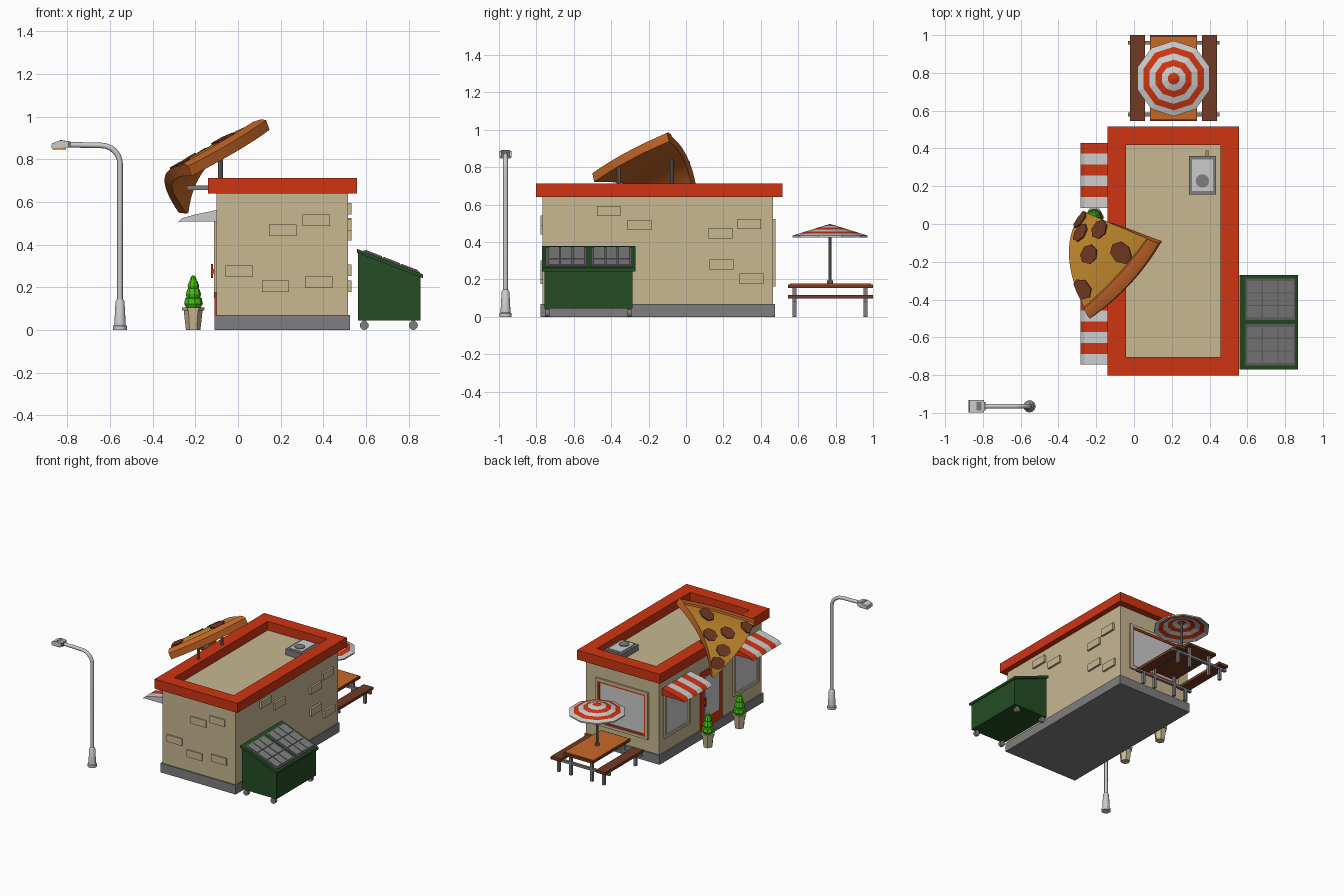
import bpy, bmesh, math
from mathutils import Vector

if "Cube" in bpy.data.objects:
    bpy.data.objects.remove(bpy.data.objects["Cube"])


def colour(name, r, g, b):
    m = bpy.data.materials.new(name)
    m.diffuse_color = (r, g, b, 1)
    m.use_nodes = True
    m.node_tree.nodes["Principled BSDF"].inputs["Base Color"].default_value = m.diffuse_color
    return m


RED = colour("red", .62, .035, .006)
BEIGE = colour("beige", .58, .48, .29)
GREY = colour("grey", .21, .21, .21)
DARK = colour("dark grey", .13, .13, .13)
LIGHT = colour("light grey", .6, .6, .6)
GREEN = colour("dark green", .017, .075, .018)
LEAF = colour("leaf green", .06, .5, .005)
BROWN = colour("brown", .17, .042, .017)
ORANGE = colour("orange", .58, .14, .022)
CHEESE = colour("cheese", .56, .26, .026)


def build(name, verts, faces, mats, idx=None, smooth=False):
    me = bpy.data.meshes.new(name)
    me.from_pydata([tuple(v) for v in verts], [], faces)
    for m in mats:
        me.materials.append(m)
    if idx:
        me.polygons.foreach_set("material_index", idx)
    bm = bmesh.new()
    bm.from_mesh(me)
    bmesh.ops.recalc_face_normals(bm, faces=bm.faces)
    bm.to_mesh(me)
    bm.free()
    ob = bpy.data.objects.new(name, me)
    bpy.context.collection.objects.link(ob)
    if smooth:
        bpy.ops.object.select_all(action='DESELECT')
        ob.select_set(True)
        bpy.context.view_layer.objects.active = ob
        bpy.ops.object.shade_smooth_by_angle(angle=math.radians(35))
    return ob


BOX = [(0, 1, 3, 2), (4, 6, 7, 5), (0, 4, 5, 1), (2, 3, 7, 6), (0, 2, 6, 4), (1, 5, 7, 3)]


def boxes(name, mat, *bs):
    """Each box: x0, x1, y0, y1, z0, z1."""
    v, f = [], []
    for b in bs:
        n = len(v)
        v += [(x, y, z) for x in b[:2] for y in b[2:4] for z in b[4:]]
        f += [tuple(n + i for i in q) for q in BOX]
    return build(name, v, f, [mat])


def prism(name, mat, prof, y0, y1):
    """Extrude an xz profile along y."""
    n = len(prof)
    v = [(x, y, z) for y in (y0, y1) for x, z in prof]
    f = [tuple(range(n)), tuple(range(n, 2 * n))]
    f += [(i, (i + 1) % n, n + (i + 1) % n, n + i) for i in range(n)]
    return build(name, v, f, [mat])


def ring(name, mat, axis, d0, d1, o, w):
    """Rectangular frame of border w, extruded along an axis; o = a0, a1, b0, b1."""
    a0, a1, b0, b1 = o
    v = []
    for d in (d0, d1):
        for k in (0, w):
            for a, b in ((a0 + k, b0 + k), (a1 - k, b0 + k), (a1 - k, b1 - k), (a0 + k, b1 - k)):
                v.append({'x': (d, a, b), 'y': (a, d, b), 'z': (a, b, d)}[axis])
    f = []
    for i in range(4):
        j = (i + 1) % 4
        f += [(i, j, 4 + j, 4 + i), (8 + i, 8 + j, 12 + j, 12 + i),
              (i, j, 8 + j, 8 + i), (4 + i, 4 + j, 12 + j, 12 + i)]
    return build(name, v, f, [mat])


def revolve(name, mats, prof, n, loc, idx=None, along_y=False, smooth=False, phase=0.0):
    """Spin an (r, z) profile; idx gives one material per band."""
    v, f, mi = [], [], []
    for r, z in prof:
        for k in range(n):
            a = 2 * math.pi * (k + phase) / n
            p = (r * math.cos(a), r * math.sin(a), z)
            if along_y:
                p = (p[0], p[2], p[1])
            v.append(Vector(p) + Vector(loc))
    for b in range(len(prof) - 1):
        for k in range(n):
            m = (k + 1) % n
            f.append((b * n + k, b * n + m, b * n + n + m, b * n + n + k))
            mi.append(idx[b] if idx else 0)
    f += [tuple(range(n)), tuple(range(len(v) - n, len(v)))]
    mi += [mi[0], mi[-1]]
    return build(name, v, f, mats, mi, smooth)


def post(name, mat, x, y, z0, z1, r, n=10):
    return revolve(name, [mat], [(r, z0), (r, z1)], n, (x, y, 0), smooth=True)


# Building shell
boxes("foundation", GREY, (-.11, .525, -.777, .475, 0, .07))
boxes("walls", BEIGE, (-.1, .516, -.768, .465, .07, .645))
ring("roof_parapet", RED, 'z', .64, .712, (-.14, .557, -.803, .515), .098)

# Raised bricks on the front and right walls
boxes("front_bricks", BEIGE, *[(x, x + .128, -.777, -.76, z, z + .054) for x, z in
      ((.145, .44), (.302, .488), (-.058, .248), (.112, .177), (.315, .197))])
boxes("right_bricks", BEIGE, *[(.51, .531, y, y + .128, z, z + .054) for y, z in
      ((-.477, .54), (-.312, .465), (.12, .42), (.272, .47), (.125, .252), (.287, .177))])

# Windows, with awnings over the two on the left wall
for side, y0 in (("back", .1), ("front", -.73)):
    boxes(side + "_shop_glass", LIGHT, (-.103, -.09, y0 + .01, y0 + .305, .185, .5))
    ring(side + "_shop_frame", BEIGE, 'x', -.113, -.095, (y0, y0 + .315, .175, .51), .022)
    for i in range(6):
        y = y0 - .015 + i * .0575
        prism(f"{side}_awning_stripe_{i}", RED if i % 2 else LIGHT,
              [(-.1, .562), (-.2, .541), (-.262, .524), (-.284, .503), (-.262, .509), (-.1, .509)],
              y, y + .0575)
boxes("end_glass", LIGHT, (.01, .41, .46, .468, .185, .5))
ring("end_red_trim", RED, 'y', .46, .473, (.008, .412, .183, .502), .014)
ring("end_frame", BEIGE, 'y', .46, .478, (-.012, .432, .163, .522), .021)

# Door
boxes("door", RED, (-.109, -.095, -.285, -.025, .07, .505))
boxes("door_glass", LIGHT, (-.112, -.1, -.24, -.07, .15, .46))
boxes("door_handle", RED, (-.127, -.118, -.066, -.052, .243, .31),
      (-.12, -.105, -.066, -.052, .265, .285))

# Potted shrubs beside the door
for side, y in (("back", .035), ("front", -.345)):
    revolve(side + "_pot", [BEIGE], [(.034, 0), (.044, .09), (.051, .09), (.053, .106), (.04, .106)],
            6, (-.21, y, 0))
    revolve(side + "_shrub", [LEAF], [(.032, .1), (.045, .122), (.04, .148), (.033, .153), (.037, .168),
            (.03, .19), (.025, .194), (.028, .207), (.02, .228), (.016, .232), (.013, .247), (.004, .255)],
            9, (-.21, y, 0))

# Rooftop air conditioner
boxes("cooler_body", GREY, (.29, .435, .157, .36, .64, .69))
boxes("cooler_top", LIGHT, (.308, .417, .175, .342, .685, .697))
post("cooler_fan", GREY, .362, .228, .69, .703, .036, 12)
boxes("cooler_pipe", CHEESE, (.378, .394, .35, .388, .648, .664))

# Draped pizza slice: a quadratic curve from crust middle to tip, narrowing along it
M, P1, T = Vector((-.05, -.3, .872)), Vector((-.34, -.045, .825)), Vector((-.268, .068, .54))
H = Vector((.183, .2, .108))


def slice_point(t, s, lift):
    """s runs from -1 to 1 across the full crust width."""
    c = M * (1 - t) ** 2 + P1 * 2 * t * (1 - t) + T * t * t
    d = ((P1 - M) * (1 - t) + (T - P1) * t).normalized()
    n = H.cross(d).normalized()
    bulge = .03 * max(0, 1 - s * s) * max(0, 1 - 4 * t)
    return c + H * s - d * bulge + n * lift


ts = [0, .03, .08, .09] + [.09 + .89 * i / 14 for i in range(1, 15)]
NC = 9
verts, faces, mids = [], [], []
for t in ts:
    for lift in (.014 if .01 < t < .085 else .004, -.046):
        for j in range(NC):
            verts.append(slice_point(t, (2 * j / (NC - 1) - 1) * (1 - t), lift))
for i in range(len(ts) - 1):
    a, b = i * 2 * NC, (i + 1) * 2 * NC
    for j in range(NC - 1):
        faces += [(a + j, a + j + 1, b + j + 1, b + j),
                  (a + NC + j, a + NC + j + 1, b + NC + j + 1, b + NC + j)]
        mids += [0 if i < 3 else 1, 0]
    for j in (0, NC - 1):
        faces.append((a + j, b + j, b + NC + j, a + NC + j))
        mids.append(0)
for a in (0, (len(ts) - 1) * 2 * NC):
    for j in range(NC - 1):
        faces.append((a + j, a + j + 1, a + NC + j + 1, a + NC + j))
        mids.append(0)
build("pizza_slice", verts, faces, [ORANGE, CHEESE], mids, True)

# Pepperoni, clipped at the slice edges
for k, (t0, s0) in enumerate(((.17, .36), (.36, -.13), (.46, .33), (.62, -.05), (.2, -.7), (.8, .02))):
    v, n = [], 7
    for lift in (.002, .012):
        for i in range(n):
            a = 2 * math.pi * i / n + k
            t = t0 + .085 * math.cos(a)
            s = max(t - 1, min(1 - t, s0 + .19 * math.sin(a)))
            v.append(slice_point(t, s, lift))
    f = [tuple(range(n)), tuple(range(n, 2 * n))]
    f += [(i, (i + 1) % n, n + (i + 1) % n, n + i) for i in range(n)]
    build(f"pepperoni_{k}", v, f, [BROWN])

# Pizza supports
post("sign_post_front", GREY, -.082, -.36, .7, .805, .011)
post("sign_post_back", GREY, -.082, -.075, .7, .85, .011)
boxes("sign_bracket", GREY, (-.24, -.13, -.09, -.07, .655, .677))

# Dumpster
prism("dumpster_body", GREEN, [(.562, .045), (.855, .045), (.855, .25), (.562, .367)], -.757, -.285)


def slab(name, mat, u0, u1, lo, hi, y0, y1):
    """Slab lying on the sloping dumpster top."""
    p = [(u, d) for u, d in ((u0, lo), (u1, lo), (u1, hi), (u0, hi))]
    return prism(name, mat, [(.558 + .31 * u, .38 - .12 * u + d) for u, d in p], y0, y1)


slab("dumpster_rim", GREEN, 0, 1, -.018, 0, -.77, -.27)
for k, y in enumerate((-.75, -.508)):
    slab(f"lid_{k}", DARK, .1, .95, -.01, .006, y, y + .22)
    for i in range(3):
        for j in range(3):
            slab(f"lid_{k}_panel_{i}{j}", GREY, .13 + .27 * i, .38 + .27 * i, 0, .011,
                 y + .014 + .066 * j, y + .074 + .066 * j)
for x in (.592, .822):
    for y in (-.752, -.312):
        revolve("dumpster_wheel", [GREY], [(.021, -.011), (.021, .011)], 12, (x, y + .01, .021), along_y=True)
boxes("wheel_mounts", DARK, *[(x - .008, x + .008, y, y + .02, .02, .05)
                              for x in (.592, .822) for y in (-.752, -.312)])

# Picnic table
boxes("table_frame", BROWN, (.085, .333, .545, 1, .155, .173))
boxes("table_top", ORANGE, (.087, .331, .555, .99, .172, .178))
boxes("benches", BROWN, (-.022, .058, .545, 1, .097, .118), (.36, .44, .545, 1, .097, .118))
boxes("table_legs", GREY, *[(x - .01, x + .01, y - .01, y + .01, 0, z) for y in (.58, .96)
                            for x, z in ((.02, .1), (.4, .1), (.12, .157), (.298, .157))])
boxes("table_crossbars", GREY, *[(-.033, .452, y - .01, y + .01, .082, .1) for y in (.58, .96)])

# Striped parasol
post("parasol_pole", GREY, .21, .77, .17, .49, .009)
post("parasol_base", GREY, .21, .77, .17, .195, .016)
rad = [.004, .032, .066, .1, .134, .168, .2]
top = [(r, .497 - .062 * r / .2) for r in rad]
revolve("parasol_canopy", [RED, LIGHT], top + [(r, z - .01) for r, z in reversed(top)], 10,
        (.21, .77, 0), [0, 1, 0, 1, 0, 1, 1, 1, 0, 1, 0, 1, 0], phase=.5)

# Street lamp
LX, LY = -.553, -.965
revolve("lamp_base", [LIGHT], [(.033, 0), (.033, .018), (.027, .022), (.021, .135), (.014, .145)],
        12, (LX, LY, 0), smooth=True)
path = [(LX, .13), (LX, .78)]
path += [(LX - .09 + .09 * math.cos(a), .78 + .085 * math.sin(a))
         for a in (math.pi / 12 * i for i in range(1, 7))] + [(-.8, .868)]
cu = bpy.data.curves.new("lamp_path", 'CURVE')
cu.dimensions, cu.bevel_depth, cu.bevel_resolution, cu.use_fill_caps = '3D', .013, 2, True
sp = cu.splines.new('POLY')
sp.points.add(len(path) - 1)
for p, (x, z) in zip(sp.points, path):
    p.co = (x, LY, z, 1)
tmp = bpy.data.objects.new("lamp_path", cu)
bpy.context.collection.objects.link(tmp)
me = bpy.data.meshes.new_from_object(tmp.evaluated_get(bpy.context.evaluated_depsgraph_get()))
bpy.data.objects.remove(tmp)
me.materials.clear()
me.materials.append(LIGHT)
bpy.context.collection.objects.link(bpy.data.objects.new("lamp_pole", me))
prism("lamp_head", LIGHT, [(-.875, .852), (-.795, .855), (-.795, .885), (-.835, .888), (-.872, .875)], -.998, -.932)
prism("lamp_neck", GREY, [(-.835, .856), (-.785, .856), (-.785, .882), (-.835, .891)], -.988, -.942)
boxes("lamp_light", CHEESE, (-.87, -.805, -.992, -.938, .846, .854))
